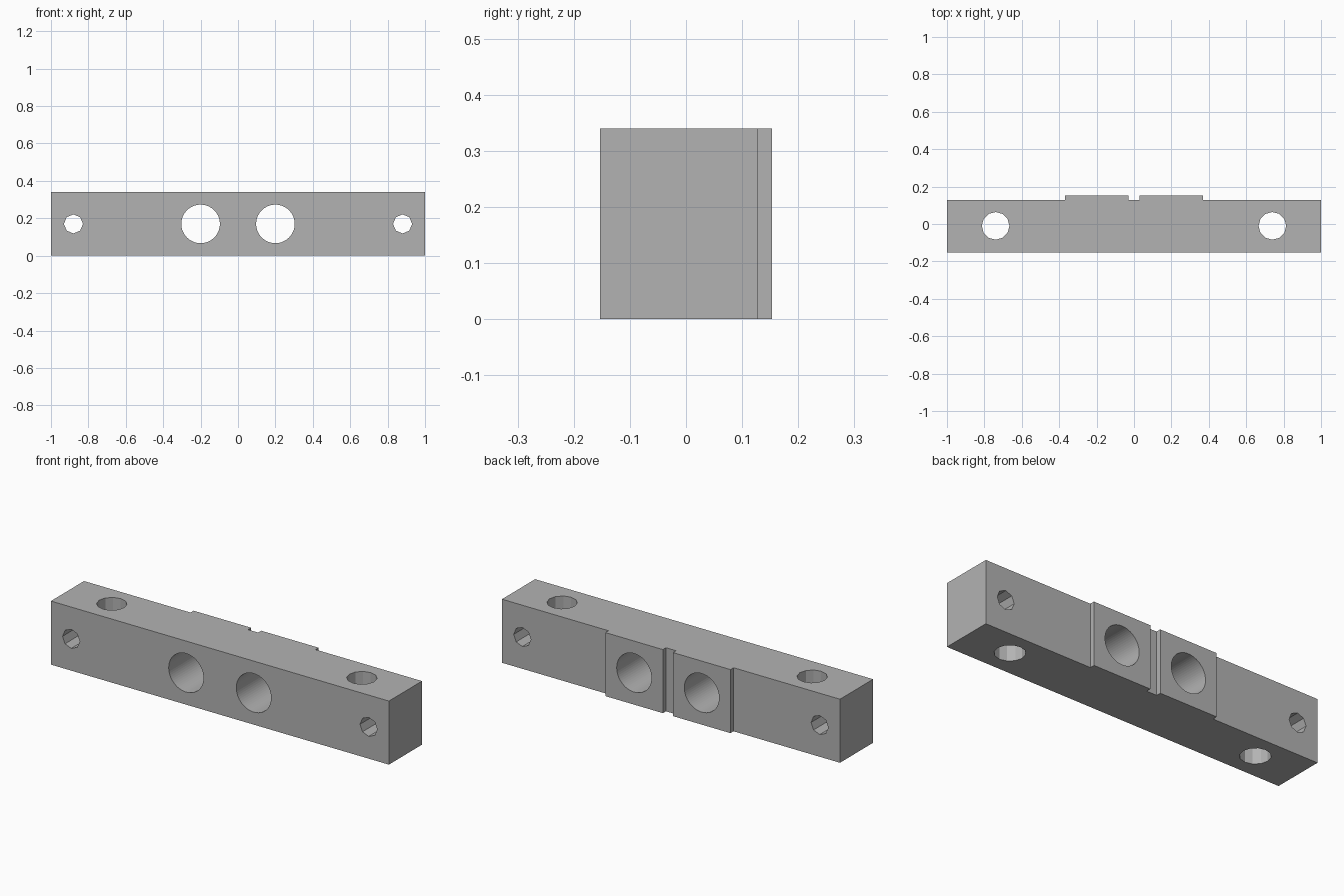
import bpy, bmesh
from math import pi, cos, sin
from mathutils import Matrix

if "Cube" in bpy.data.objects:
    bpy.data.objects.remove(bpy.data.objects["Cube"], do_unlink=True)

HEIGHT = 0.34
FRONT, BACK, PAD = -0.153, 0.127, 0.153

grey = bpy.data.materials.new("aluminium grey")
grey.use_nodes = True
colour = (0.45, 0.45, 0.45, 1)
grey.diffuse_color = colour
grey.node_tree.nodes["Principled BSDF"].inputs["Base Color"].default_value = colour


def prism(name, outline, length):
    """Extrude a flat outline upwards into a closed solid."""
    bm = bmesh.new()
    face = bm.faces.new([bm.verts.new((x, y, 0)) for x, y in outline])
    top = bmesh.ops.extrude_face_region(bm, geom=[face])["geom"]
    verts = [v for v in top if isinstance(v, bmesh.types.BMVert)]
    bmesh.ops.translate(bm, verts=verts, vec=(0, 0, length))
    bmesh.ops.recalc_face_normals(bm, faces=bm.faces)
    mesh = bpy.data.meshes.new(name)
    bm.to_mesh(mesh)
    bm.free()
    mesh.materials.append(grey)
    obj = bpy.data.objects.new(name, mesh)
    bpy.context.collection.objects.link(obj)
    return obj


def drill(body, radius, sides, x, across):
    """Cut a straight hole, front to back if across, otherwise top to bottom."""
    ring = [(radius * cos(2 * pi * i / sides), radius * sin(2 * pi * i / sides))
            for i in range(sides)]
    cutter = prism("hole_cutter", ring, 1)
    cutter.hide_render = True
    if across:
        cutter.matrix_world = Matrix.Translation((x, 0.5, HEIGHT / 2)) @ Matrix.Rotation(pi / 2, 4, "X")
    else:
        cutter.matrix_world = Matrix.Translation((x, -0.01, -0.4))
    cut = body.modifiers.new("hole", "BOOLEAN")
    cut.operation = "DIFFERENCE"
    cut.solver = "EXACT"
    cut.object = cutter
    bpy.context.view_layer.objects.active = body
    bpy.ops.object.modifier_apply(modifier=cut.name)
    bpy.data.objects.remove(cutter, do_unlink=True)


# Bar with two raised pads on its back face
half = [(0.03, BACK), (0.03, PAD), (0.37, PAD), (0.37, BACK), (1, BACK), (1, FRONT)]
outline = half + [(-x, y) for x, y in reversed(half)]
bar = prism("bar_body", outline, HEIGHT)

# Holes: two large bores, two small side holes, two vertical mounting holes
for side in (-1, 1):
    drill(bar, 0.103, 64, side * 0.2, True)
    drill(bar, 0.051, 8, side * 0.88, True)
    drill(bar, 0.074, 12, side * 0.74, False)
